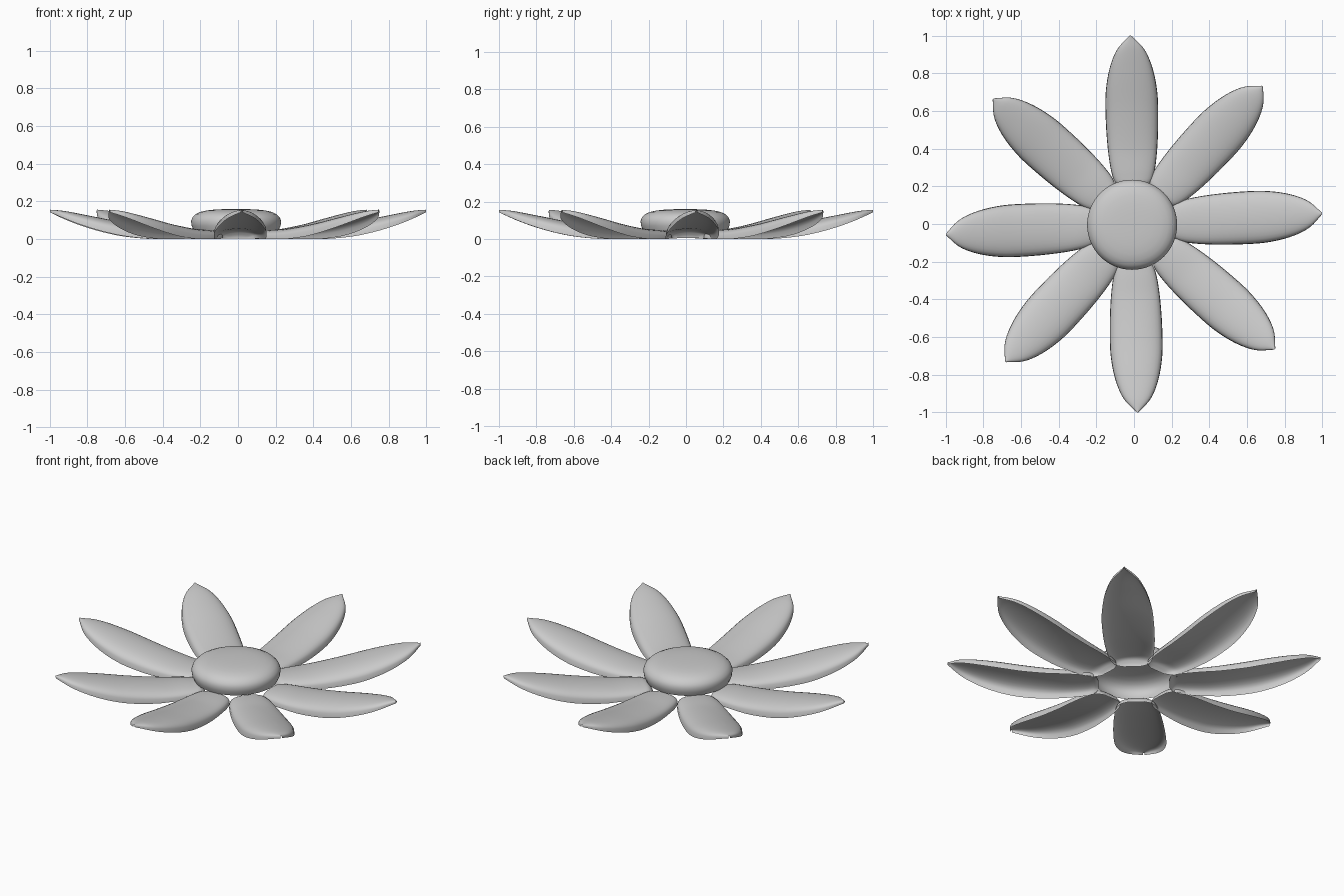
import bpy, math

if "Cube" in bpy.data.objects:
    bpy.data.objects.remove(bpy.data.objects["Cube"])

def smooth_interp(x, pts):
    # cubic (Catmull-Rom style) interpolation through profile points
    for i in range(len(pts) - 1):
        (x0, y0), (x1, y1) = pts[i], pts[i + 1]
        if x <= x1:
            break
    def slope(k):
        a, b = pts[max(k - 1, 0)], pts[min(k + 1, len(pts) - 1)]
        return (b[1] - a[1]) / (b[0] - a[0])
    h = x1 - x0
    t = (x - x0) / h
    return ((2*t**3 - 3*t*t + 1) * y0 + (t**3 - 2*t*t + t) * h * slope(i)
            + (3*t*t - 2*t**3) * y1 + (t**3 - t*t) * h * slope(i + 1))

def make_object(name, verts, faces):
    me = bpy.data.meshes.new(name)
    me.from_pydata(verts, [], faces)
    for p in me.polygons:
        p.use_smooth = True
    ob = bpy.data.objects.new(name, me)
    bpy.context.collection.objects.link(ob)
    return ob

# petal profiles along the radius: half width, rim height, crown height
WIDTH = [(.19, .045), (.205, .08), (.24, .104), (.32, .122), (.45, .135), (.6, .14), (.7, .137),
         (.8, .121), (.88, .096), (.94, .063), (1.0, .004)]
RIM = [(.19, .004), (.3, 0), (.45, 0), (.6, .014), (.7, .034), (.8, .062), (.9, .098), (1.0, .142)]
CROWN = [(.19, .012), (.21, .04), (.25, .048), (.4, .058), (.6, .087), (.8, .126), (.93, .15), (1.0, .156)]

def petal_mesh():
    n, m = 44, 16
    verts, faces = [], []
    for i in range(n + 1):
        t = i / n
        r = .19 + .81 * (t - .1 * math.sin(2 * math.pi * t))   # denser at the ends
        w, lo, hi = (smooth_interp(r, p) for p in (WIDTH, RIM, CROWN))
        for j in range(m + 1):
            a = math.pi * (j / m - .5)
            lift = max(math.cos(a), 0) ** .6
            verts.append((r, w * math.sin(a), max(lo, 0) + (hi - max(lo, 0)) * lift))
    for i in range(n):
        for j in range(m):
            a = i * (m + 1) + j
            faces.append((a, a + m + 1, a + m + 2, a + 1))
    # close the inner end
    faces.append(tuple(range(m + 1)))
    return verts, faces

# eight hollow, domed petals
verts, faces = petal_mesh()
for k, ang in enumerate((3.2, 47, 91.1, 138.4, 183.2, 227, 271.1, 318.4)):
    petal = make_object("petal_%d" % (k + 1), verts, faces)
    petal.rotation_euler.z = math.radians(ang)

# hollow flower centre: lathed dome
PROFILE = [(.225, .045), (.236, .07), (.239, .095), (.232, .115), (.215, .132), (.19, .144),
           (.155, .152), (.11, .157), (.06, .159)]
seg = 64
verts = [(r * math.cos(2*math.pi*s/seg), r * math.sin(2*math.pi*s/seg), z)
         for r, z in PROFILE for s in range(seg)] + [(0, 0, .16)]
faces = [(i*seg + s, i*seg + (s+1) % seg, (i+1)*seg + (s+1) % seg, (i+1)*seg + s)
         for i in range(len(PROFILE) - 1) for s in range(seg)]
last = (len(PROFILE) - 1) * seg
faces += [(last + s, last + (s+1) % seg, len(verts) - 1) for s in range(seg)]
centre = make_object("flower_centre", verts, faces)
centre.location = (-.01, -.004, 0)
